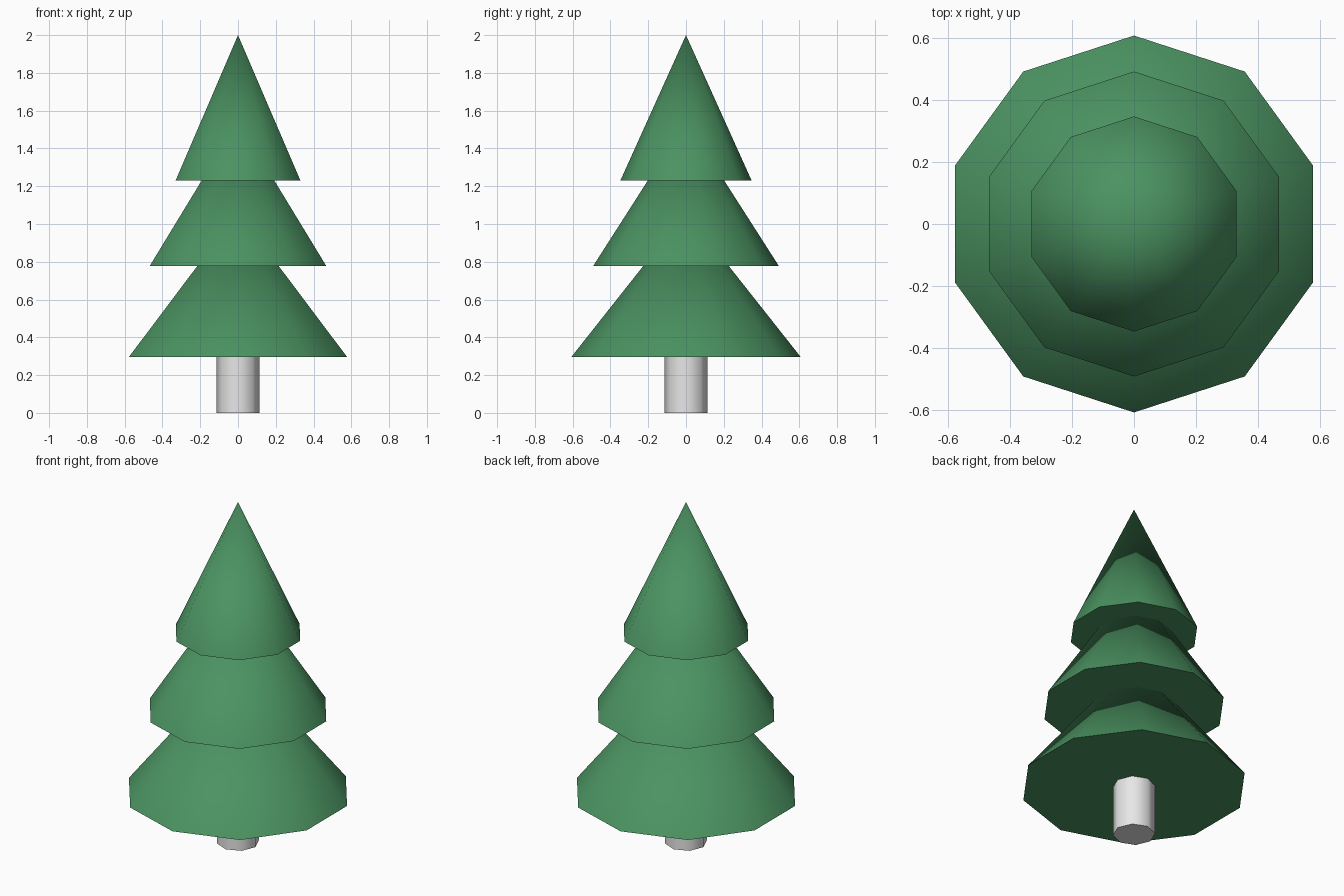
import bpy
import math

cube = bpy.data.objects.get("Cube")
if cube:
    bpy.data.objects.remove(cube, do_unlink=True)


def make_material(name, rgb):
    mat = bpy.data.materials.new(name)
    mat.use_nodes = True
    colour = (*rgb, 1.0)
    mat.diffuse_color = colour
    mat.node_tree.nodes["Principled BSDF"].inputs["Base Color"].default_value = colour
    return mat


def add_cone(name, sides, bottom_radius, top_radius, base, height, mat):
    """Upright cone or cylinder resting on the height 'base'."""
    bpy.ops.mesh.primitive_cone_add(
        vertices=sides, radius1=bottom_radius, radius2=top_radius,
        depth=height, location=(0, 0, base + height / 2))
    obj = bpy.context.object
    obj.name = name
    obj.data.materials.append(mat)
    bpy.ops.object.shade_smooth_by_angle(angle=math.radians(50))
    return obj


needle_green = make_material("needle green", (0.07, 0.29, 0.12))
trunk_grey = make_material("trunk grey", (0.8, 0.8, 0.8))

# Trunk, running up into the lowest branches
add_cone("trunk", 8, 0.113, 0.113, 0.0, 0.4, trunk_grey)

# Three stacked tiers of branches, equal in height and narrowing upwards
TIER_HEIGHT = 0.769
for name, radius, base in (("lower_branches", 0.608, 0.295),
                           ("middle_branches", 0.492, 0.777),
                           ("upper_branches", 0.347, 1.231)):
    add_cone(name, 10, radius, 0.0, base, TIER_HEIGHT, needle_green)
